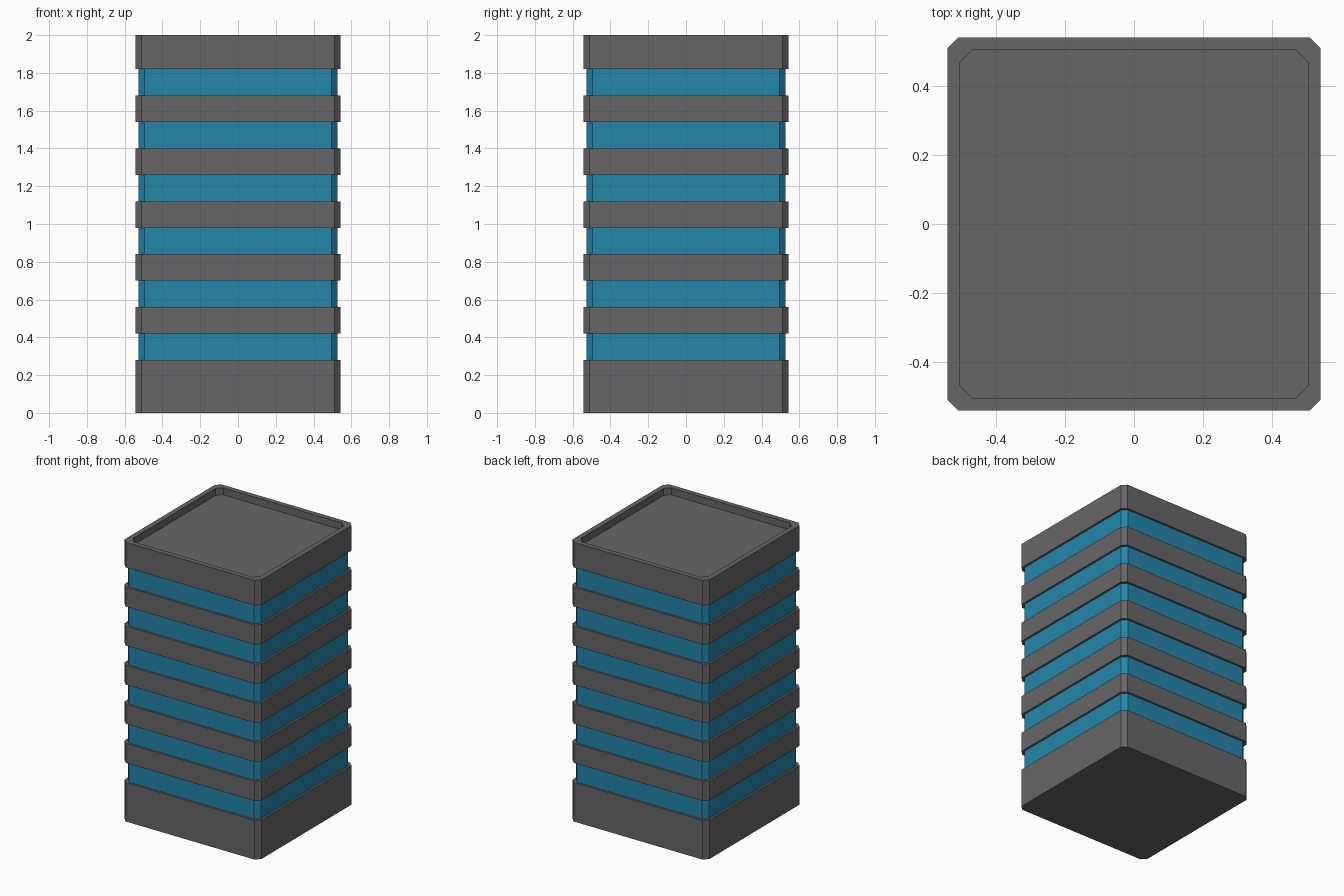
import bpy, bmesh

if "Cube" in bpy.data.objects:
    bpy.data.objects.remove(bpy.data.objects["Cube"])

OUTER, GLASS, INNER = (0.542, 0.032), (0.527, 0.032), (0.506, 0.036)  # half width, corner cut


def material(name, colour):
    m = bpy.data.materials.new(name)
    m.diffuse_color = colour
    m.use_nodes = True
    m.node_tree.nodes["Principled BSDF"].inputs["Base Color"].default_value = m.diffuse_color
    return m


def ring(bm, size, z):
    h, c = size
    k = h - c
    pts = [(k, -h), (h, -k), (h, k), (k, h), (-k, h), (-h, k), (-h, -k), (-k, -h)]
    return [bm.verts.new((x, y, z)) for x, y in pts]


def loft(name, profile, mat, cap_bottom=False, cap_top=False):
    """Skin a stack of chamfered squares, given bottom to top along the surface."""
    bm = bmesh.new()
    rings = [ring(bm, s, z) for s, z in profile]
    for a, b in zip(rings, rings[1:]):
        for i in range(8):
            j = (i + 1) % 8
            bm.faces.new((a[i], a[j], b[j], b[i]))
    if cap_bottom:
        bm.faces.new(rings[0][::-1])
    if cap_top:
        bm.faces.new(rings[-1])
    me = bpy.data.meshes.new(name)
    bm.to_mesh(me)
    bm.free()
    me.materials.append(mat)
    ob = bpy.data.objects.new(name, me)
    bpy.context.collection.objects.link(ob)
    return ob


blue = material("window_blue", (0.018, 0.24, 0.41, 1))
grey = material("dark_grey", (0.134, 0.134, 0.134, 1))

# Ground floor block with a ledge up to the first windows
loft("base", [(OUTER, 0), (OUTER, 0.28), (GLASS, 0.28)], grey, cap_bottom=True)

# Window strips, with a floor band above each but the last
for i in range(6):
    z = 0.28 + 0.28 * i
    loft(f"window_strip_{i + 1}", [(GLASS, z), (GLASS, z + 0.14)], blue)
    if i < 5:
        loft(f"floor_band_{i + 1}", [(GLASS, z + 0.14), (OUTER, z + 0.14),
                                     (OUTER, z + 0.28), (GLASS, z + 0.28)], grey)

# Top block with parapet and sunken roof
loft("roof_parapet", [(GLASS, 1.82), (OUTER, 1.82), (OUTER, 2.0),
                      (INNER, 2.0), (INNER, 1.95)], grey, cap_top=True)
